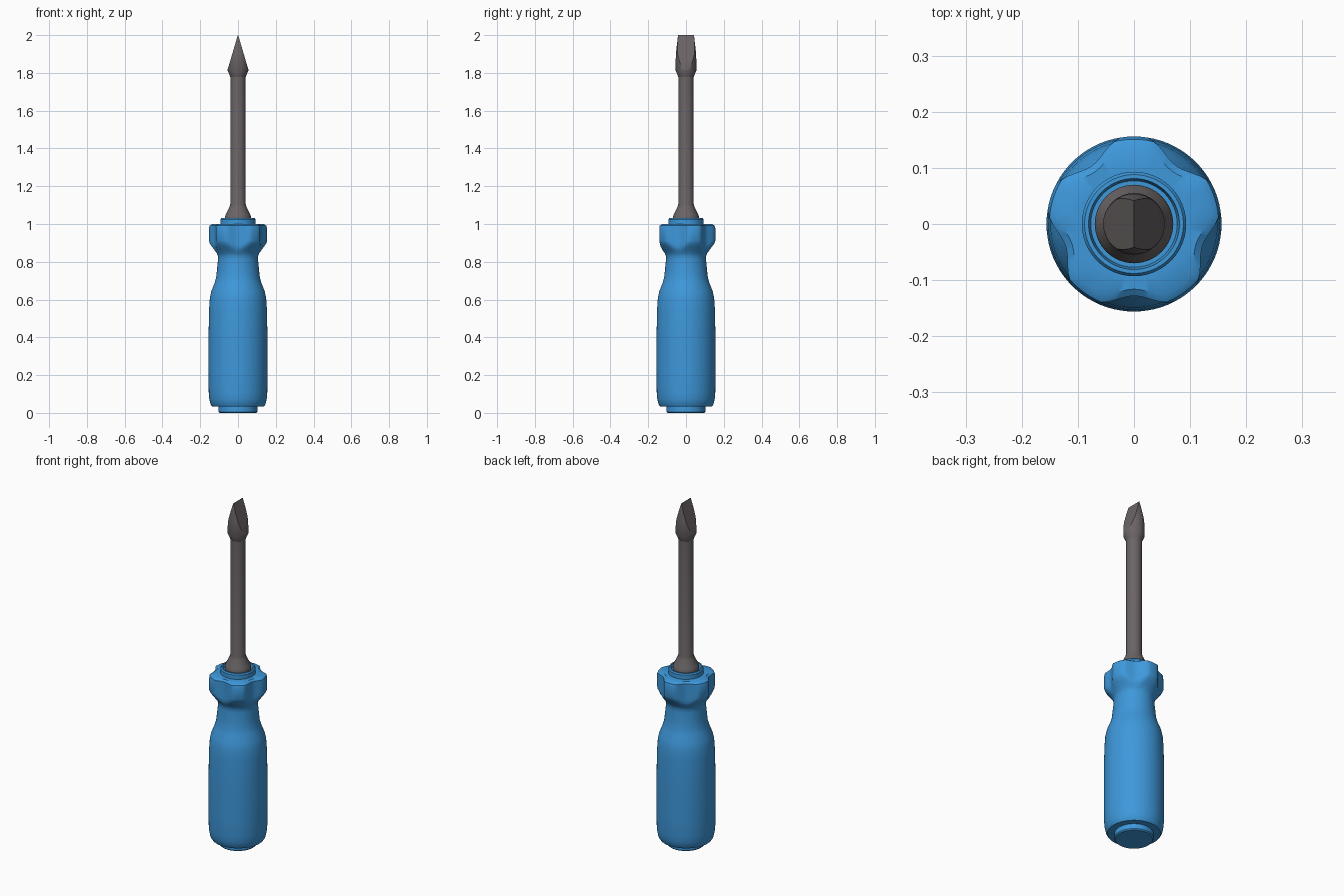
import bpy, bmesh, math
from mathutils import Vector

if "Cube" in bpy.data.objects:
    bpy.data.objects.remove(bpy.data.objects["Cube"])


def material(name, rgb):
    m = bpy.data.materials.new(name)
    m.diffuse_color = (*rgb, 1)
    m.use_nodes = True
    m.node_tree.nodes["Principled BSDF"].inputs["Base Color"].default_value = m.diffuse_color
    return m


blue = material("blue plastic", (0.048, 0.314, 0.708))
steel = material("dark steel", (0.145, 0.127, 0.130))


def lathe(profile, sides, radius=lambda r, z, a: r):
    """Revolve (r, z) points about z; radius() may reshape each ring by angle."""
    bm = bmesh.new()
    rings = []
    for r, z in profile:
        ring = []
        for i in range(sides):
            a = 2 * math.pi * i / sides
            q = radius(r, z, a)
            ring.append(bm.verts.new((q * math.cos(a), q * math.sin(a), z)))
        rings.append(ring)
    for lo, hi in zip(rings, rings[1:]):
        for i in range(sides):
            j = (i + 1) % sides
            bm.faces.new((lo[i], lo[j], hi[j], hi[i]))
    bm.faces.new(rings[0][::-1])
    bm.faces.new(rings[-1])
    return bm


def finish(name, bm, mat, angle):
    bmesh.ops.recalc_face_normals(bm, faces=bm.faces)
    me = bpy.data.meshes.new(name)
    bm.to_mesh(me)
    bm.free()
    me.materials.append(mat)
    ob = bpy.data.objects.new(name, me)
    bpy.context.collection.objects.link(ob)
    bpy.ops.object.select_all(action='DESELECT')
    ob.select_set(True)
    bpy.context.view_layer.objects.active = ob
    bpy.ops.object.shade_smooth_by_angle(angle=math.radians(angle))


# Five finger scallops around the collar, one facing the front
def scallop(r, z, a):
    if z < 0.8 or r < 0.1 or z > 1.005:
        return r
    bump = max(0, (math.cos(5 * (a + math.pi / 2)) + 0.6) / 1.6)
    if z > 0.995:
        return r - 0.022 * bump
    return min(r, 0.156 - 0.028 * bump)


# Handle: end cap, grip, neck, scalloped collar and recessed ring
grip = [(0.096, 0), (0.102, 0.006), (0.102, 0.035), (0.138, 0.035), (0.146, 0.047),
        (0.152, 0.075), (0.155, 0.11), (0.156, 0.2), (0.156, 0.4), (0.153, 0.55),
        (0.149, 0.61), (0.141, 0.645), (0.125, 0.685), (0.116, 0.715),
        (0.112, 0.75), (0.106, 0.81), (0.106, 0.83), (0.112, 0.845),
        (0.125, 0.863), (0.138, 0.88), (0.150, 0.897), (0.156, 0.912),
        (0.156, 0.975), (0.151, 0.991), (0.138, 1.0), (0.093, 1.0),
        (0.093, 1.025), (0.088, 1.032), (0.081, 1.032), (0.077, 1.012)]
finish("handle", lathe(grip, 80, scallop), blue, 35)

# Shaft with flared base
shaft = [(0.070, 1.005), (0.070, 1.035), (0.066, 1.047), (0.045, 1.09),
         (0.041, 1.105), (0.041, 1.79)]
finish("shaft", lathe(shaft, 32), steel, 30)

# Flat blade: flared round tip cut to a wedge by two sloping planes
tip = lathe([(0.040, 1.775), (0.043, 1.785), (0.055, 1.812), (0.054, 1.9),
             (0.042, 2.0)], 32)
for side in (-1, 1):
    geom = tip.verts[:] + tip.edges[:] + tip.faces[:]
    cut = bmesh.ops.bisect_plane(tip, geom=geom, plane_co=(side * 0.001, 0, 2.0),
                                 plane_no=Vector((side * 0.19, 0, 0.056)),
                                 clear_outer=True)
    edges = [e for e in cut["geom_cut"] if isinstance(e, bmesh.types.BMEdge)]
    bmesh.ops.contextual_create(tip, geom=edges)
finish("blade_tip", tip, steel, 25)
